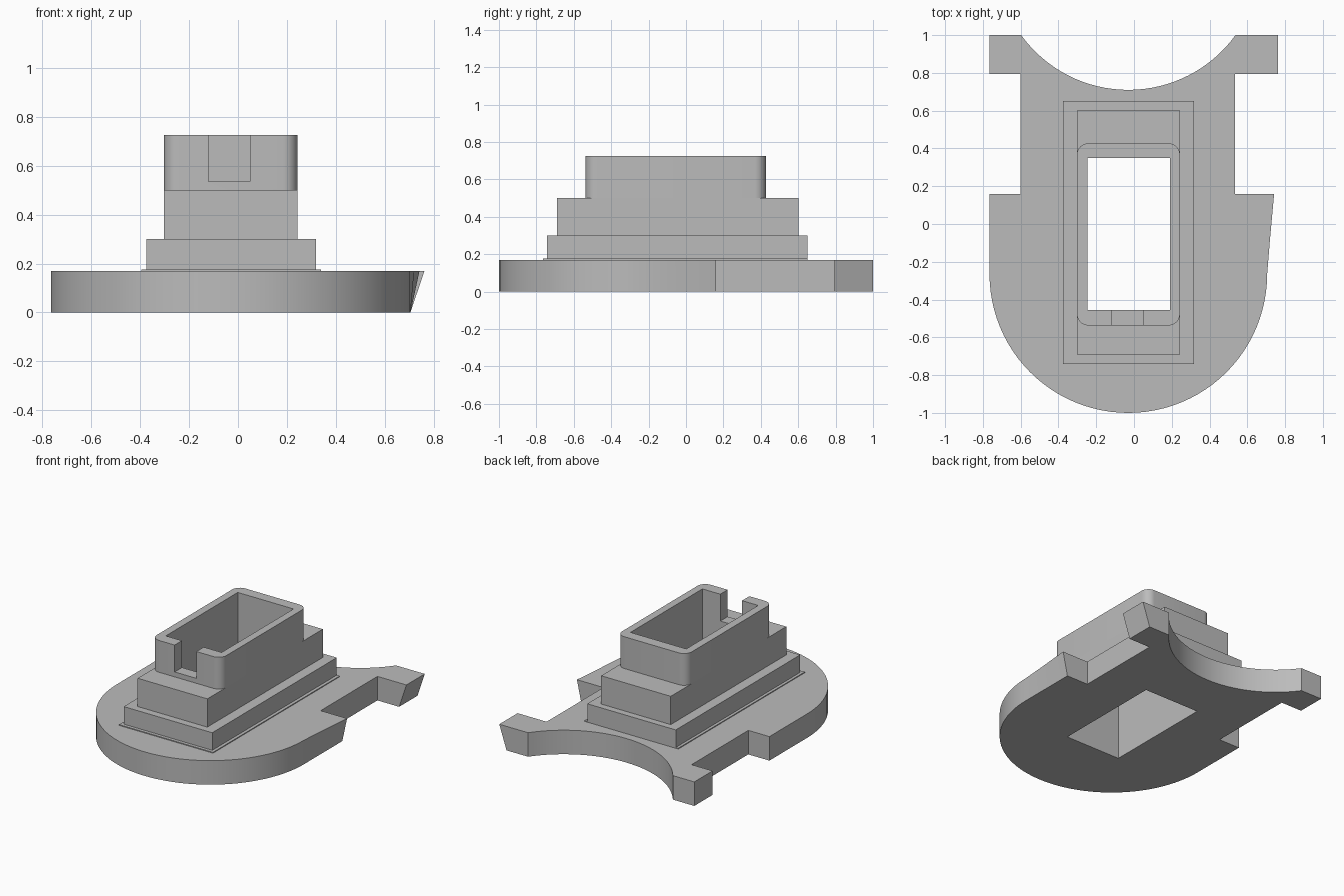
import bpy
import bmesh
from math import sin, cos, pi, asin, radians

cube = bpy.data.objects.get("Cube")
if cube:
    bpy.data.objects.remove(cube)

CX = -0.03  # centre line of the part

grey = bpy.data.materials.new("plain grey")
grey.use_nodes = True
grey.diffuse_color = (0.5, 0.5, 0.5, 1)
grey.node_tree.nodes["Principled BSDF"].inputs["Base Color"].default_value = (0.5, 0.5, 0.5, 1)


def prism(name, outline, z0, z1, lower=lambda x, y: (x, y)):
    """Extrude an anticlockwise outline; lower() shifts the bottom points."""
    bm = bmesh.new()
    bot = [bm.verts.new((*lower(x, y), z0)) for x, y in outline]
    top = [bm.verts.new((x, y, z1)) for x, y in outline]
    bm.faces.new(top)
    bm.faces.new(bot[::-1])
    n = len(outline)
    for i in range(n):
        j = (i + 1) % n
        bm.faces.new((bot[i], bot[j], top[j], top[i]))
    mesh = bpy.data.meshes.new(name)
    bm.to_mesh(mesh)
    bm.free()
    mesh.materials.append(grey)
    ob = bpy.data.objects.new(name, mesh)
    bpy.context.collection.objects.link(ob)
    return ob


def arc(cx, cy, r, a0, a1, n):
    return [(cx + r * cos(a0 + (a1 - a0) * i / n), cy + r * sin(a0 + (a1 - a0) * i / n))
            for i in range(n + 1)]


def rect(x0, x1, y0, y1):
    return [(x0, y0), (x1, y0), (x1, y1), (x0, y1)]


def rounded_rect(x0, x1, y0, y1, r):
    corners = [(x1 - r, y0 + r, -pi / 2), (x1 - r, y1 - r, 0),
               (x0 + r, y1 - r, pi / 2), (x0 + r, y0 + r, pi)]
    return [p for x, y, a in corners for p in arc(x, y, r, a, a + pi / 2, 8)]


def cut(ob, cutter):
    cutter.hide_render = True
    mod = ob.modifiers.new("cut", "BOOLEAN")
    mod.operation = "DIFFERENCE"
    mod.solver = "EXACT"
    mod.object = cutter
    bpy.context.view_layer.objects.active = ob
    bpy.ops.object.modifier_apply(modifier=mod.name)


# Base plate: round front, side steps, back prongs around a scooped edge
half = asin(0.567 / 0.70)
outline = arc(CX, -0.265, 0.735, pi, 2 * pi, 48)
outline += [(0.72, -0.08), (0.742, 0.16), (0.535, 0.16), (0.535, 0.795), (0.762, 0.795), (0.762, 1.0)]
outline += arc(CX, 1.41, 0.70, -pi / 2 + half, -pi / 2 - half, 32)
outline += [(-0.765, 1.0), (-0.765, 0.795), (-0.6, 0.795), (-0.6, 0.16), (-0.765, 0.16)]
base = prism("base_plate", outline, 0, 0.17, lambda x, y: (min(x, 0.705), y))

# Stacked tiers and the rounded collar
skirt = prism("thin_skirt", rect(-0.395, 0.34, -0.765, 0.65), 0.17, 0.176)
lower_tier = prism("lower_tier", rect(-0.375, 0.318, -0.742, 0.65), 0.176, 0.3)
upper_tier = prism("upper_tier", rect(-0.302, 0.243, -0.69, 0.602), 0.3, 0.5)
collar = prism("collar", rounded_rect(-0.302, 0.243, -0.537, 0.427, 0.06), 0.5, 0.725)
parts = [base, skirt, lower_tier, upper_tier, collar]

# Opening through the whole stack and notch in the front of the collar
hole = prism("hole_cutter", rect(-0.247, 0.19, -0.455, 0.35), -0.2, 1)
notch = prism("notch_cutter", rect(-0.12, 0.05, -0.7, -0.4), 0.535, 1)
for part in parts:
    cut(part, hole)
cut(collar, notch)
for cutter in (hole, notch):
    bpy.data.objects.remove(cutter)

# Smooth the curved walls only
bpy.ops.object.select_all(action="DESELECT")
for part in parts:
    part.select_set(True)
bpy.context.view_layer.objects.active = base
bpy.ops.object.shade_smooth_by_angle(angle=radians(25))
